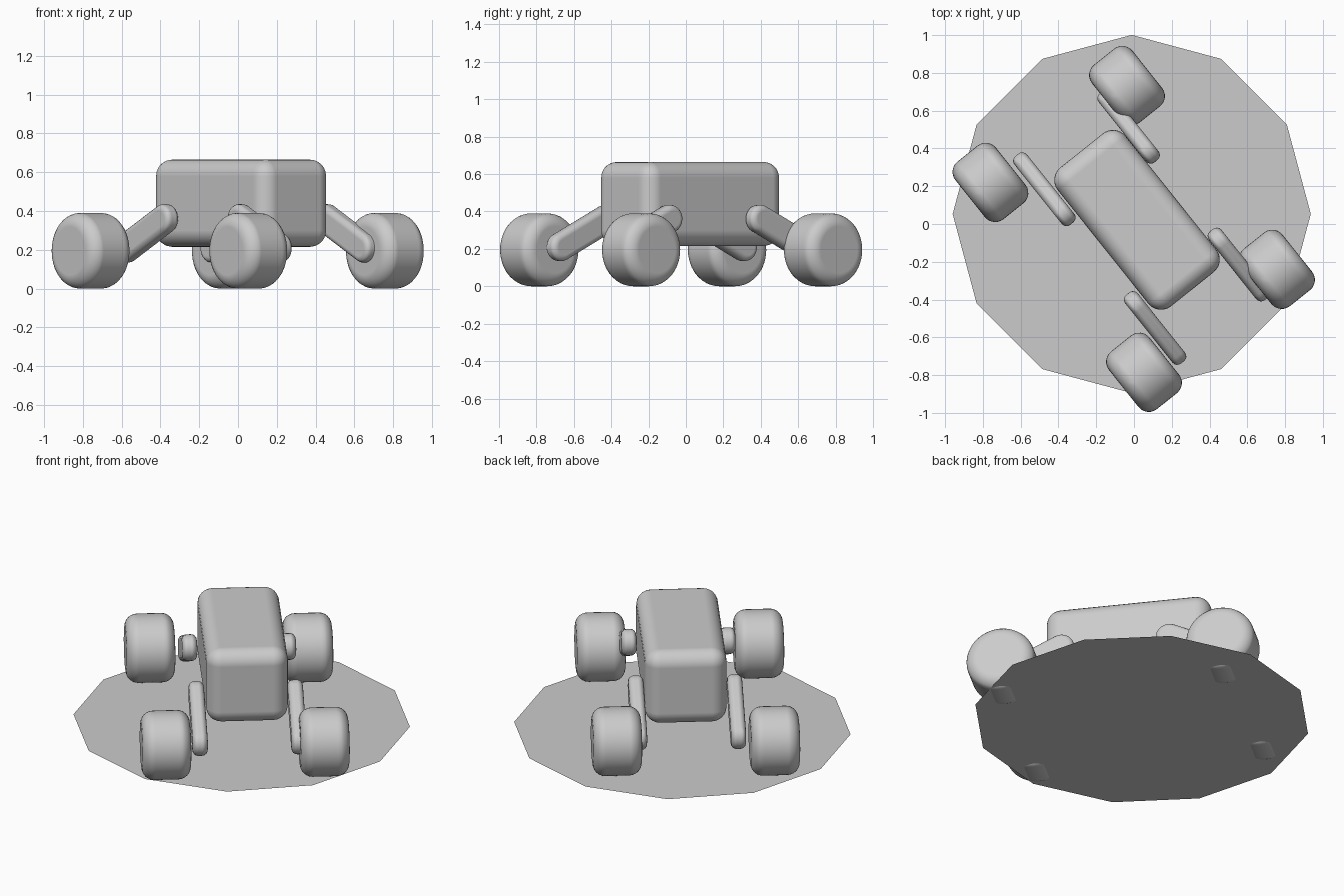
import bpy, bmesh
from math import radians, pi, cos, sin
from mathutils import Matrix, Vector

if "Cube" in bpy.data.objects:
    bpy.data.objects.remove(bpy.data.objects["Cube"])

# Vehicle heading: local x = long axis, local y = axle direction
HEADING = Matrix.Rotation(radians(-51.4), 4, 'Z')


def finish(name, bm, matrix, bevel=0.0, segments=6):
    bmesh.ops.recalc_face_normals(bm, faces=bm.faces)
    for f in bm.faces:
        f.smooth = bevel > 0
    me = bpy.data.meshes.new(name)
    bm.to_mesh(me)
    bm.free()
    ob = bpy.data.objects.new(name, me)
    bpy.context.collection.objects.link(ob)
    ob.matrix_world = matrix
    if bevel:
        m = ob.modifiers.new("rounding", 'BEVEL')
        m.width = bevel
        m.segments = segments
        m.limit_method = 'ANGLE'
        m.angle_limit = radians(40)
        m.harden_normals = True
    return ob


def body():
    bm = bmesh.new()
    bmesh.ops.create_cube(bm, size=1, matrix=Matrix.Diagonal((0.94, 0.46, 0.45, 1)))
    finish("body", bm, Matrix.Translation((0.016, 0.022, 0.44)) @ HEADING, 0.085)


def wheel(name, x, y):
    bm = bmesh.new()
    bmesh.ops.create_cone(bm, cap_ends=True, segments=48, radius1=0.195, radius2=0.195,
                          depth=0.275, matrix=Matrix.Rotation(pi / 2, 4, 'X'))
    finish(name, bm, Matrix.Translation((x, y, 0.195)) @ HEADING, 0.07)


def arm(name, u, v, side):
    # Flat bar with round ends, sloping down towards the wheel
    half, r, t = 0.175, 0.075, 0.085
    bm = bmesh.new()
    pts = []
    for end, start in ((1, -pi / 2), (-1, pi / 2)):
        for i in range(13):
            a = start + pi * i / 12
            pts.append((end * half + r * cos(a), -t / 2, r * sin(a)))
    face = bm.faces.new([bm.verts.new(p) for p in pts])
    ext = bmesh.ops.extrude_face_region(bm, geom=[face])
    bmesh.ops.translate(bm, vec=Vector((0, t, 0)),
                        verts=[g for g in ext['geom'] if isinstance(g, bmesh.types.BMVert)])
    place = HEADING @ Matrix.Translation((u, v, 0.285))
    finish(name, bm, place @ Matrix.Rotation(side * radians(25.5), 4, 'Y'), 0.032, 4)


def ground_disc():
    bm = bmesh.new()
    bmesh.ops.create_circle(bm, cap_ends=True, segments=12, radius=0.948)
    finish("base_disc", bm, Matrix.Translation((-0.012, 0.053, 0.009)))


body()
ground_disc()

# name, wheel world x, y, arm local u, v, slope direction
for name, x, y, u, v, side in (
        ("rear_right", -0.037, 0.733, -0.420, 0.299, -1),
        ("rear_left", -0.760, 0.220, -0.440, -0.256, -1),
        ("front_right", 0.757, -0.240, 0.514, 0.300, 1),
        ("front_left", 0.053, -0.785, 0.500, -0.256, 1)):
    wheel(name + "_wheel", x, y)
    arm(name + "_arm", u, v, side)
